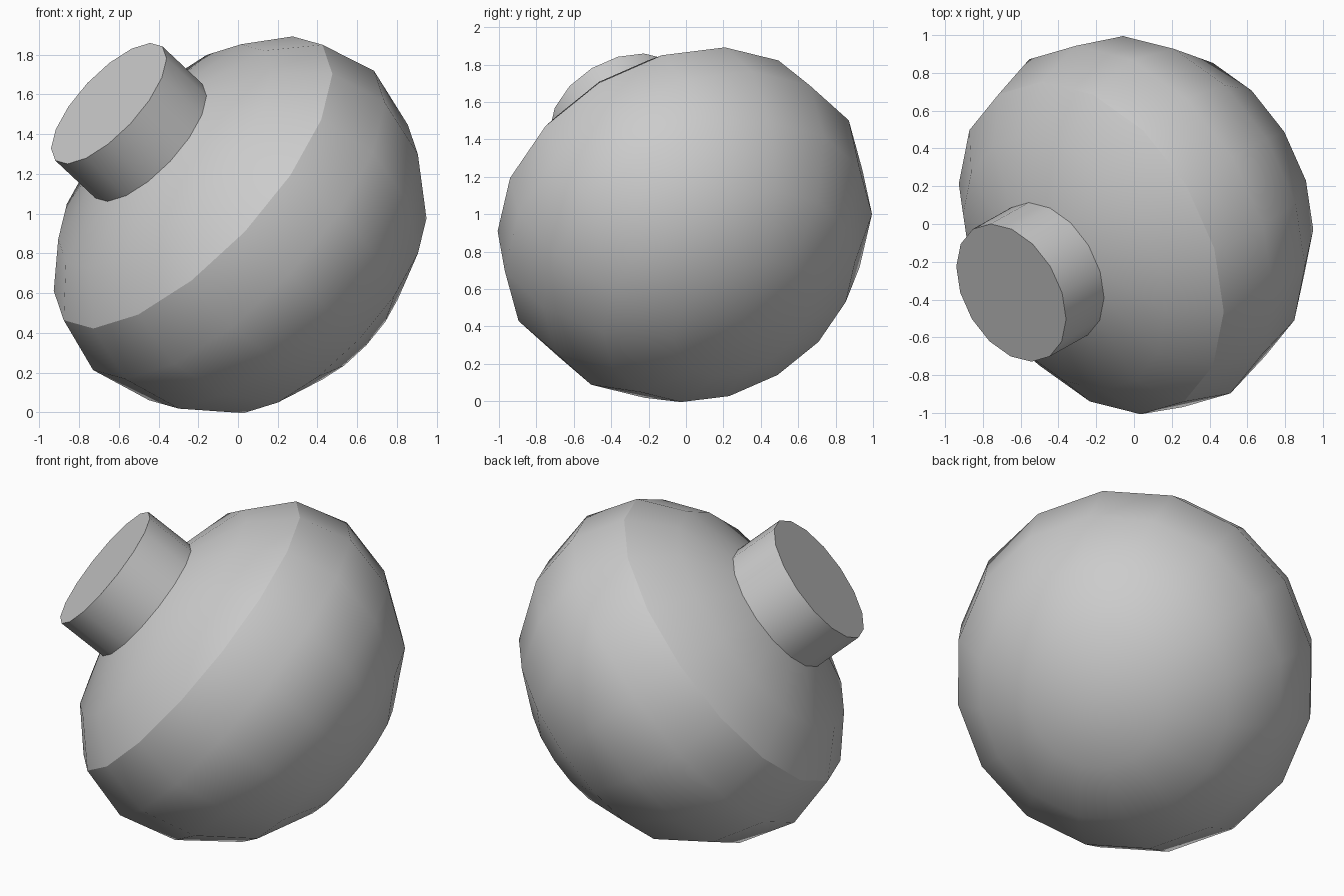
import bpy
import math
from mathutils import Matrix, Vector

cube = bpy.data.objects.get("Cube")
if cube:
    bpy.data.objects.remove(cube, do_unlink=True)

SIDES = 16
TWIST = 0.05
CENTRE = Vector((0, 0, 0.945))
NECK_RADIUS, NECK_BASE, NECK_TOP = 0.394, 0.665, 0.963

# Tilted frame: local z runs out through the neck
axis = Vector((-0.675, -0.378, 0.633)).normalized()
side = (Vector((0, 0, 1)) - axis * axis.z).normalized()
across = axis.cross(side)
frame = Matrix.Translation(CENTRE) @ Matrix((side, across, axis)).transposed().to_4x4()

grey = bpy.data.materials.new("plain_grey")
grey.use_nodes = True
grey.diffuse_color = (0.6, 0.6, 0.6, 1)
shader = next(n for n in grey.node_tree.nodes if n.type == "BSDF_PRINCIPLED")
shader.inputs["Base Color"].default_value = grey.diffuse_color


def lathe(name, profile, sharp_height):
    """Turn (radius, height) points about the tilted axis; radius 0 makes a pole.
    The ring at sharp_height keeps a hard edge."""
    verts, rings, faces = [], [], []
    for r, h in profile:
        count = SIDES if r > 0 else 1
        rings.append([len(verts) + i % count for i in range(SIDES)])
        for i in range(count):
            a = math.tau * i / SIDES + TWIST
            verts.append((r * math.cos(a), r * math.sin(a), h))
    for low, high in zip(rings, rings[1:]):
        for i in range(SIDES):
            j = (i + 1) % SIDES
            quad = [low[i], low[j], high[j], high[i]]
            faces.append(list(dict.fromkeys(quad)))
    if name == "neck":
        faces.append(rings[-1])
    mesh = bpy.data.meshes.new(name)
    mesh.from_pydata(verts, [], faces)
    mesh.materials.append(grey)
    for face in mesh.polygons:
        face.use_smooth = len(face.vertices) <= 4
    for edge in mesh.edges:
        edge.use_edge_sharp = all(
            abs(mesh.vertices[v].co.z - sharp_height) < 0.001 for v in edge.vertices)
    mesh.transform(frame)
    mesh.update()
    obj = bpy.data.objects.new(name, mesh)
    bpy.context.collection.objects.link(obj)


# Squashed round body, from the lower pole up to the neck opening
SHOULDER = 0.335
lathe("body", [(0, -0.862), (0.394, -0.797), (0.728, -0.61), (0.951, -0.302),
               (1.033, 0.033), (0.951, SHOULDER), (0.728, 0.545),
               (NECK_RADIUS, NECK_BASE)], SHOULDER)

# Short neck with a flat closed end
lathe("neck", [(NECK_RADIUS, NECK_BASE), (NECK_RADIUS, NECK_TOP)], NECK_TOP)
